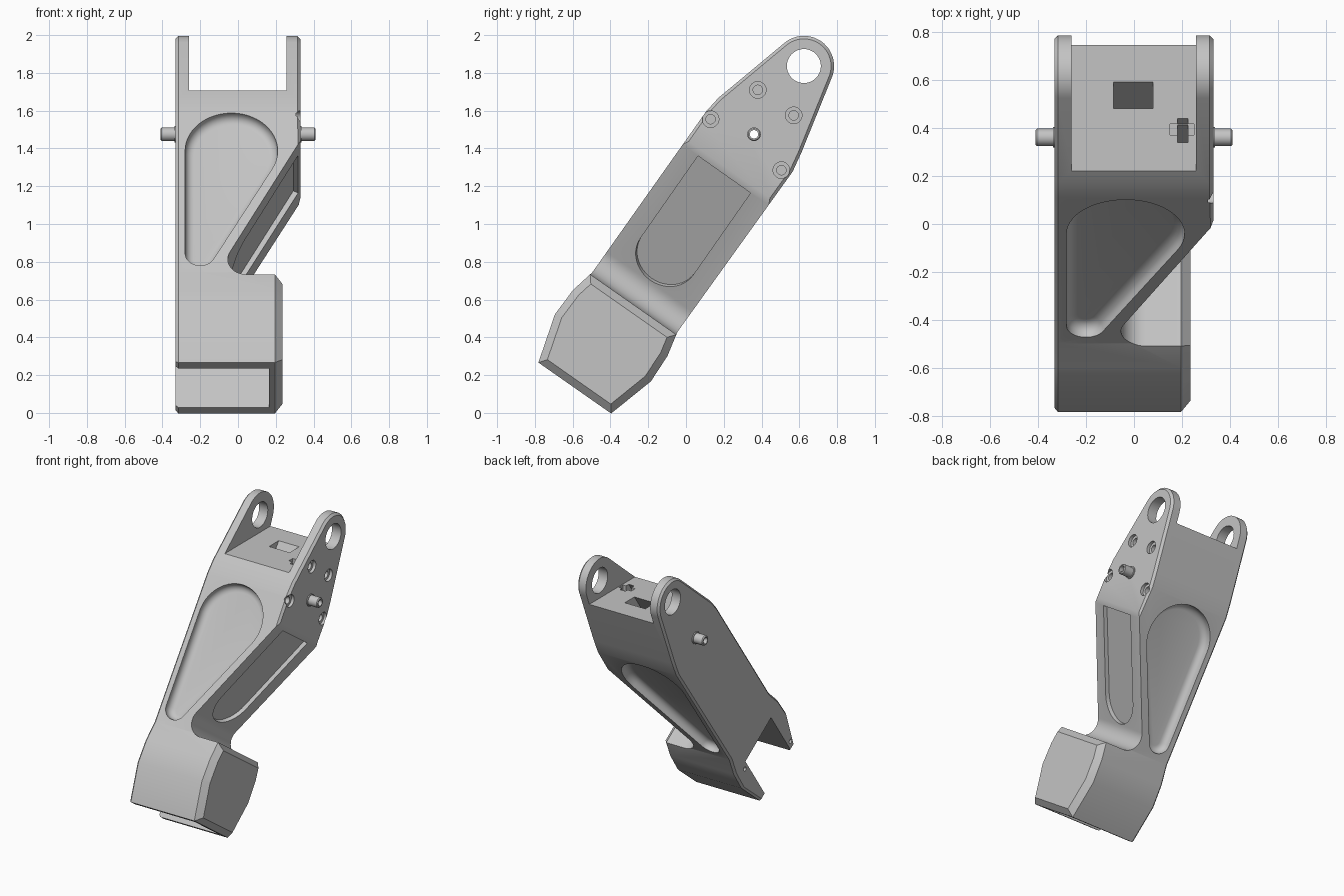
import bpy
import bmesh
from math import sin, cos, radians
from mathutils import Matrix, Vector

default = bpy.data.objects.get("Cube")
if default:
    bpy.data.objects.remove(default, do_unlink=True)

# One satin metal colour
metal = bpy.data.materials.new("light_grey_metal")
metal.use_nodes = True
GREY = (0.55, 0.55, 0.55, 1)
metal.diffuse_color = GREY
metal.node_tree.nodes["Principled BSDF"].inputs["Base Color"].default_value = GREY


def frame(a, b, c, origin=(0, 0, 0)):
    m = Matrix((a, b, c)).transposed().to_4x4()
    return Matrix.Translation(origin) @ m


# Arm frame: x across, w through the thickness, u along the leaning arm
TILT = Matrix.Rotation(radians(-35), 4, 'X') @ Matrix.Translation((0, -0.558, 0))
ACROSS = frame((0, 1, 0), (0, 0, 1), (1, 0, 0))
ARM_SIDE = TILT @ ACROSS
ARM_FACE = TILT @ frame((1, 0, 0), (0, 0, 1), (0, -1, 0))


def arc(cx, cy, r, a0, a1, n=24):
    step = (a1 - a0) / n
    return [(cx + r * cos(radians(a0 + i * step)), cy + r * sin(radians(a0 + i * step)))
            for i in range(n + 1)]


def circle(cx, cy, r, n=32):
    return arc(cx, cy, r, 0, 360, n)[:-1]


def rect(a0, a1, b0, b1):
    return [(a0, b0), (a1, b0), (a1, b1), (a0, b1)]


def bevel_rim(bm, faces, offset, segments=1):
    chosen = set(faces)
    rim = [e for e in bm.edges if sum(f in chosen for f in e.link_faces) == 1]
    bmesh.ops.bevel(bm, geom=rim, offset=offset, segments=segments, profile=0.5,
                    affect='EDGES', clamp_overlap=False)


def prism(name, points, c0, c1, matrix, round_cap=None, offset=0, segments=1):
    """Extrude a flat outline from c0 to c1; round_cap picks caps to bevel."""
    bm = bmesh.new()
    base = bm.faces.new([bm.verts.new((a, b, c0)) for a, b in points])
    new = bmesh.ops.extrude_face_region(bm, geom=[base])["geom"]
    verts = [g for g in new if isinstance(g, bmesh.types.BMVert)]
    bmesh.ops.translate(bm, verts=verts, vec=(0, 0, c1 - c0))
    bmesh.ops.recalc_face_normals(bm, faces=bm.faces[:])
    if round_cap:
        bm.normal_update()
        bevel_rim(bm, [f for f in bm.faces if abs(f.normal.z) > 0.99
                       and f.normal.z * round_cap > 0], offset, segments)
    bm.transform(matrix)
    bmesh.ops.recalc_face_normals(bm, faces=bm.faces[:])
    mesh = bpy.data.meshes.new(name)
    bm.to_mesh(mesh)
    bm.free()
    obj = bpy.data.objects.new(name, mesh)
    bpy.context.collection.objects.link(obj)
    return obj


def cut(obj, cutter):
    cutter.hide_render = True
    mod = obj.modifiers.new("cut", 'BOOLEAN')
    mod.operation, mod.solver, mod.object = 'DIFFERENCE', 'EXACT', cutter
    dg = bpy.context.evaluated_depsgraph_get()
    mesh = bpy.data.meshes.new_from_object(obj.evaluated_get(dg))
    obj.modifiers.clear()
    obj.data = mesh
    bpy.data.objects.remove(cutter, do_unlink=True)


def finish(obj):
    obj.data.materials.clear()
    obj.data.materials.append(metal)
    bpy.ops.object.select_all(action='DESELECT')
    obj.select_set(True)
    bpy.context.view_layer.objects.active = obj
    bpy.ops.object.shade_smooth_by_angle(angle=radians(28))


# Arm body: side outline with a wider foot and a rounded lug end
LUG = (0.016, 1.862)
foot_half = [(0.235, -0.23), (0.31, 0.03), (0.305, 0.19), (0.275, 0.325)]
outline = foot_half + [(0.288, 1.37), (0.268, 1.48)] + arc(*LUG, 0.16, 13.5, 164)
outline += [(-0.258, 1.465), (-0.27, 1.37)] + [(-w, u) for w, u in reversed(foot_half)]
arm = prism("arm_body", outline, -0.33, 0.33, ARM_SIDE)

# Waist cut: slanted flank, fillet, flat shoulder and narrower foot
waist = [(0.6, 1.17), (0.33, 1.17)] + arc(0.047, 0.411, 0.101, 153, 270, 14)
waist += [(0.235, 0.31), (0.235, -0.6), (0.6, -0.6)]
cut(arm, prism("waist_cutter", waist, -0.7, 0.7, ARM_FACE))

# Chamfers around the side faces, wider on the foot
bm = bmesh.new()
bm.from_mesh(arm.data)
for x, offset in ((-0.33, 0.014), (0.33, 0.016), (0.235, 0.04)):
    bm.normal_update()
    bevel_rim(bm, [f for f in bm.faces if abs(f.normal.x) > 0.99
                   and abs(f.calc_center_median().x - x) < 0.005], offset)
bm.to_mesh(arm.data)
bm.free()

# Teardrop pockets on front and back
drop = arc(-0.035, 1.113, 0.245, -28, 180, 32) + arc(-0.2, 0.449, 0.08, 180, 332, 16)
cut(arm, prism("front_pocket_cutter", drop, 0.215, 0.6, ARM_FACE, -1, 0.045, 5))
cut(arm, prism("back_pocket_cutter", drop, -0.6, -0.22, ARM_FACE, 1, 0.045, 5))

# Round-ended pocket in the slanted flank
along = Vector((0.37, 0, 0.713)).normalized()
out = Vector((0, 1, 0)).cross(along)
FLANK = TILT @ frame((0, 1, 0), along, out, (-0.04, 0, 0.457))
slot = [(0.17, 0.78), (-0.17, 0.78)] + arc(0, 0.18, 0.17, 180, 360)
cut(arm, prism("flank_pocket_cutter", slot, -0.03, 0.3, FLANK))

# Fork gap between the lugs, lug hole, and foot recess open on one side
cut(arm, prism("fork_cutter", rect(-1, 2, 1.708, 3), -0.26, 0.257, ACROSS))
cut(arm, prism("lug_hole_cutter", circle(*LUG, 0.09, 40), -1, 1, ARM_SIDE))
cut(arm, prism("foot_recess_cutter", rect(-0.18, 0.18, -0.6, 0.17), -0.6, 0.165, ARM_SIDE))

# Openings in the fork floor: two leaning sockets and a shallow cross slot
cut(arm, prism("slot_cutter", rect(0.15, 0.25, 0.37, 0.415), 1.67, 1.8, Matrix()))
for x0, x1, w0, w1 in ((-0.085, 0.08, -0.029, 0.061), (0.18, 0.225, -0.144, -0.062)):
    cut(arm, prism("socket_cutter", rect(w0, w1, 1.47, 2.0), x0, x1, ARM_SIDE))

# Stepped screw holes in the side plate and the foot
plate = ((0.38, 1.71), (0.13, 1.555), (0.57, 1.575), (0.505, 1.285))
foot = ((-0.6, 0.555), (-0.205, 0.27))
for spots, face, depth in ((plate, 0.33, 0.022), (foot, 0.235, 0.03)):
    for y, z in spots:
        cut(arm, prism("bore_cutter", circle(y, z, 0.044), face - depth, 0.4, ACROSS))
        cut(arm, prism("screw_cutter", circle(y, z, 0.025), face - 0.06, 0.4, ACROSS))
for y, z in ((-0.495, 0.545), (-0.25, 0.365), (-0.7, 0.25), (-0.455, 0.075)):
    cut(arm, prism("small_bore_cutter", circle(y, z, 0.03), 0.205, 0.4, ACROSS))
    cut(arm, prism("small_hole_cutter", circle(y, z, 0.018), 0.15, 0.4, ACROSS))

# Small holes in the open end of the foot prongs
for w in (-0.215, 0.215):
    for u in (-0.17, 0.13):
        cut(arm, prism("prong_hole_cutter", circle(w, u, 0.015, 16), -0.6, -0.28, ARM_SIDE))

# Hollow pivot pin sticking out on both sides, with thin collars
PIN = (0.36, 1.475)
for side, name in ((1, "left"), (-1, "right")):
    pin = prism(name + "_pivot_pin", circle(*PIN, 0.036), side * 0.3, side * 0.41,
                ACROSS, side, 0.006)
    collar = prism(name + "_pin_collar", circle(*PIN, 0.043), side * 0.32, side * 0.337, ACROSS)
    for part in (pin, collar):
        cut(part, prism("pin_bore_cutter", circle(*PIN, 0.022), -1, 1, ACROSS))
        finish(part)
cut(arm, prism("pin_bore_cutter", circle(*PIN, 0.022), -1, 1, ACROSS))

finish(arm)
